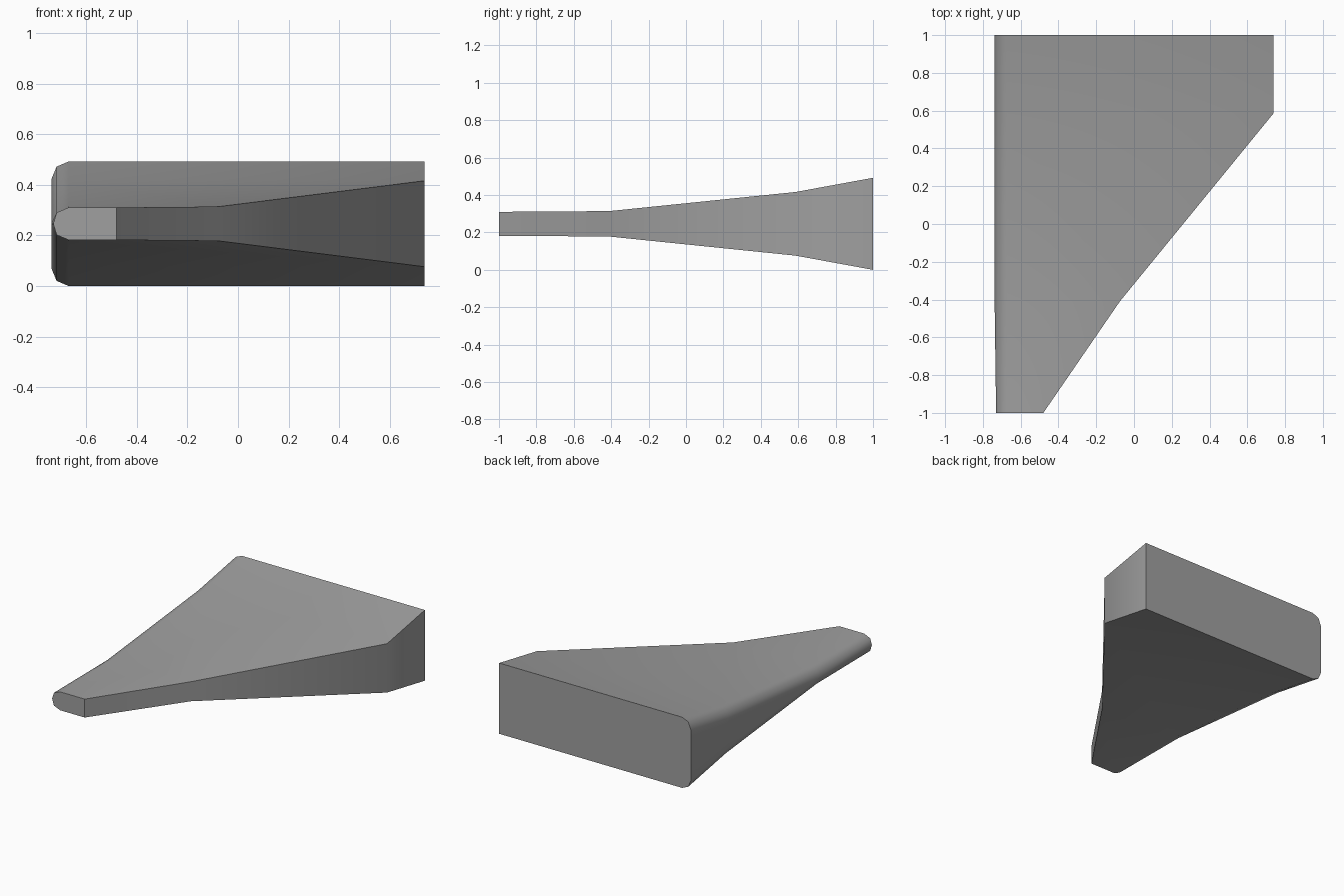
import bpy, bmesh, math

cube = bpy.data.objects.get("Cube")
if cube:
    bpy.data.objects.remove(cube)

# Plain grey finish
grey = bpy.data.materials.new("mid_grey")
grey.use_nodes = True
grey.diffuse_color = (0.35, 0.35, 0.35, 1)
grey.node_tree.nodes["Principled BSDF"].inputs["Base Color"].default_value = grey.diffuse_color

MID_Z = 0.246
# Stations along the fin: y, right-hand edge x, half thickness, left edge x
STATIONS = [
    (-1.0, -0.48, 0.064, -0.73),
    (-0.41, -0.075, 0.068, -0.738),
    (0.585, 0.738, 0.17, -0.738),
    (1.0, 0.738, 0.246, -0.738),
]


def section(y, edge, half, left):
    """Cross-section with a square trailing edge and a rounded leading edge."""
    upper = [(edge, half), (-0.67, half), (-0.717, half - 0.02),
             (left, max(half - 0.07, 0.002))]
    ring = upper + [(x, -h) for x, h in reversed(upper)]
    return [(x, y, MID_Z + h) for x, h in ring]


# Fin body: lofted through the stations
bm = bmesh.new()
rings = [[bm.verts.new(p) for p in section(*s)] for s in STATIONS]
for a, b in zip(rings, rings[1:]):
    for i in range(len(a)):
        j = (i + 1) % len(a)
        bm.faces.new((a[i], a[j], b[j], b[i]))
bm.faces.new(rings[0])
bm.faces.new(rings[-1])
bmesh.ops.recalc_face_normals(bm, faces=bm.faces)

mesh = bpy.data.meshes.new("fin_body")
bm.to_mesh(mesh)
bm.free()
mesh.materials.append(grey)
fin = bpy.data.objects.new("fin_body", mesh)
bpy.context.collection.objects.link(fin)

# Smooth the leading edge, keep the square corners sharp
bpy.ops.object.select_all(action='DESELECT')
fin.select_set(True)
bpy.context.view_layer.objects.active = fin
bpy.ops.object.shade_smooth_by_angle(angle=math.radians(50))
